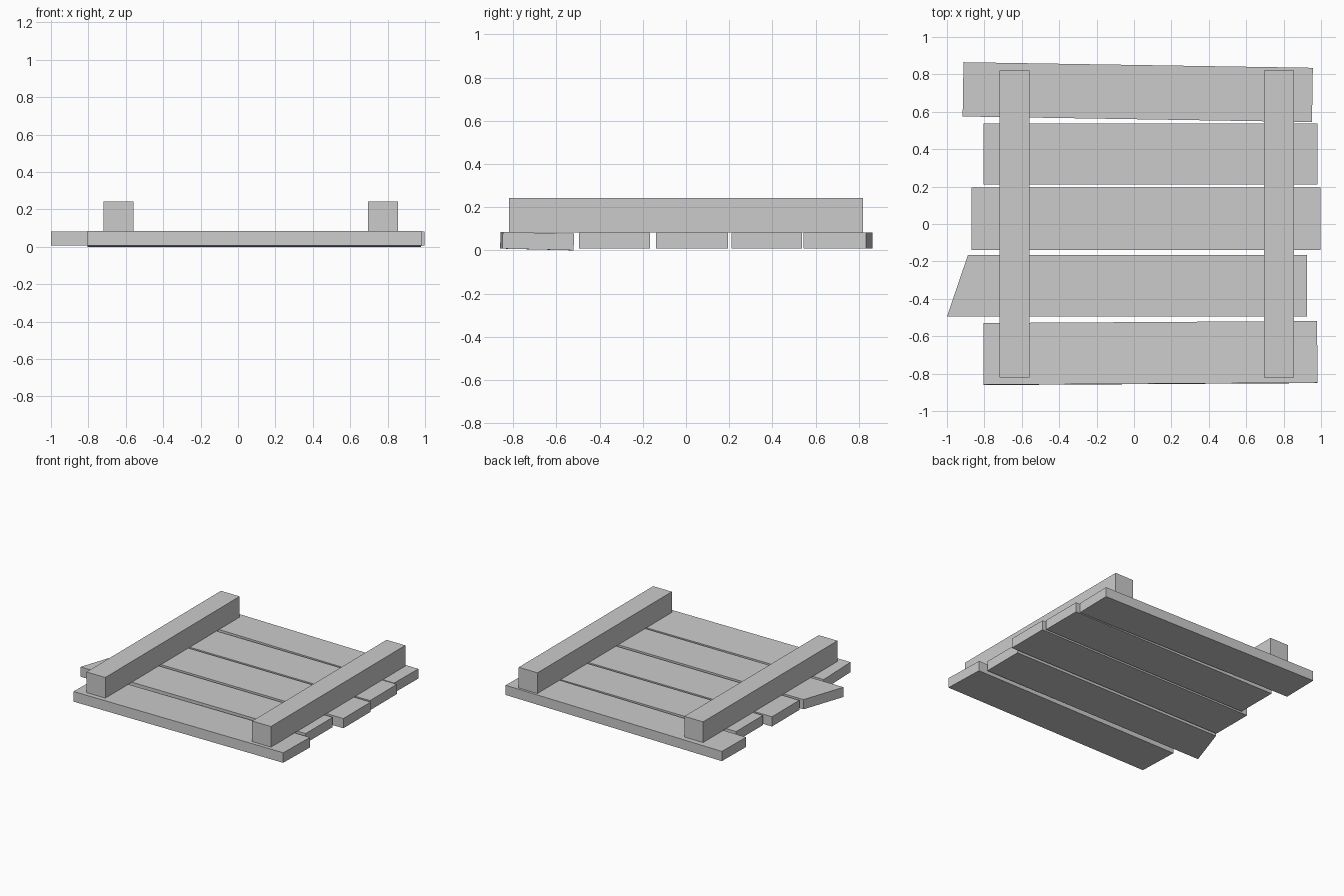
import bpy, bmesh
from mathutils import Matrix, Vector

if "Cube" in bpy.data.objects:
    bpy.data.objects.remove(bpy.data.objects["Cube"])


def prism(name, outline, z0, z1, yaw=0.0, roll=0.0):
    """Extrude a plan outline from z0 to z1, then turn it about its own centre."""
    bm = bmesh.new()
    base = bm.faces.new([bm.verts.new((x, y, z0)) for x, y in outline])
    top = bmesh.ops.extrude_face_region(bm, geom=[base])["geom"]
    bmesh.ops.translate(bm, vec=(0, 0, z1 - z0),
                        verts=[g for g in top if isinstance(g, bmesh.types.BMVert)])
    bmesh.ops.recalc_face_normals(bm, faces=bm.faces)
    xs, ys = zip(*outline)
    centre = Vector(((min(xs) + max(xs)) / 2, (min(ys) + max(ys)) / 2, (z0 + z1) / 2))
    turn = Matrix.Rotation(yaw, 4, 'Z') @ Matrix.Rotation(roll, 4, 'X')
    bm.transform(Matrix.Translation(centre) @ turn @ Matrix.Translation(-centre))
    mesh = bpy.data.meshes.new(name)
    bm.to_mesh(mesh)
    bm.free()
    obj = bpy.data.objects.new(name, mesh)
    bpy.context.collection.objects.link(obj)
    return obj


def rect(x0, x1, y0, y1):
    return [(x0, y0), (x1, y0), (x1, y1), (x0, y1)]


Z0, Z1, BEAM_TOP = 0.008, 0.083, 0.243

# Uneven planks, front to back
prism("plank_front", rect(-0.805, 0.98, -0.855, -0.525), 0.004, 0.081, 0.006, -0.024)
prism("plank_broken", [(-1.0, -0.495), (0.925, -0.495), (0.925, -0.166), (-0.888, -0.166)], Z0, Z1)
prism("plank_middle", rect(-0.87, 0.998, -0.14, 0.194), Z0, Z1)
prism("plank_inner_back", rect(-0.805, 0.98, 0.211, 0.538), Z0, Z1)
prism("plank_back", rect(-0.914, 0.954, 0.56, 0.85), Z0, Z1, -0.016)

# Two cross beams
for name, x in (("beam_left", -0.64), ("beam_right", 0.775)):
    prism(name, rect(x - 0.08, x + 0.08, -0.82, 0.82), Z1, BEAM_TOP)
